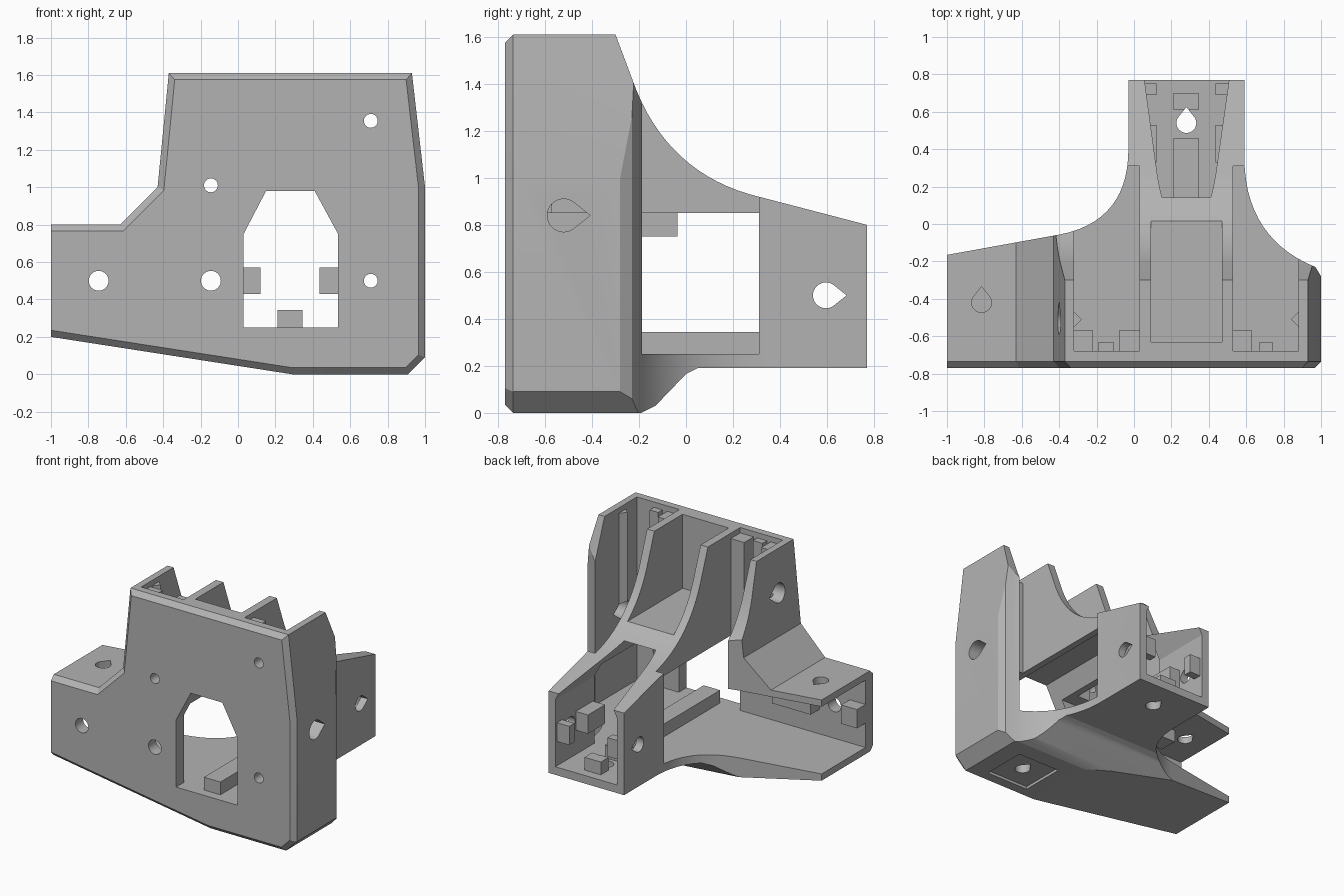
import bpy, bmesh, math

if "Cube" in bpy.data.objects:
    bpy.data.objects.remove(bpy.data.objects["Cube"], do_unlink=True)

grey = bpy.data.materials.new("plain grey")
grey.use_nodes = True
grey.diffuse_color = (0.45, 0.45, 0.45, 1)
grey.node_tree.nodes["Principled BSDF"].inputs["Base Color"].default_value = grey.diffuse_color


def prism(name, pts, axis, lo, hi, front_bevel=0):
    """Extrude a flat outline along one axis."""
    place = {"x": lambda a, b, d: (d, a, b),
             "y": lambda a, b, d: (a, d, b),
             "z": lambda a, b, d: (a, b, d)}[axis]
    bm = bmesh.new()
    low = [bm.verts.new(place(a, b, lo)) for a, b in pts]
    high = [bm.verts.new(place(a, b, hi)) for a, b in pts]
    cap = bm.faces.new(low)
    bm.faces.new(high[::-1])
    n = len(pts)
    for i in range(n):
        j = (i + 1) % n
        bm.faces.new((low[i], high[i], high[j], low[j]))
    bmesh.ops.recalc_face_normals(bm, faces=bm.faces)
    if front_bevel:
        bmesh.ops.bevel(bm, geom=list(cap.edges), offset=front_bevel,
                        segments=1, affect="EDGES")
    mesh = bpy.data.meshes.new(name)
    bm.to_mesh(mesh)
    bm.free()
    mesh.materials.append(grey)
    obj = bpy.data.objects.new(name, mesh)
    bpy.context.collection.objects.link(obj)
    return obj


def box(name, x, y, z):
    return prism(name, [(x[0], y[0]), (x[1], y[0]), (x[1], y[1]), (x[0], y[1])], "z", *z)


def curve(a, c, b, n=14):
    return [tuple((1 - t) ** 2 * p + 2 * t * (1 - t) * q + t * t * r
                  for p, q, r in zip(a, c, b)) for t in [i / n for i in range(n + 1)]]


def hole_outline(a, b, r, tip=(0, 0)):
    """Circle, or a teardrop when a tip direction is given."""
    pts = []
    for i in range(32):
        u, v = math.cos(math.tau * i / 32), math.sin(math.tau * i / 32)
        if u * tip[0] + v * tip[1] < 0.65:
            pts.append((a + r * u, b + r * v))
        elif u * tip[0] + v * tip[1] > 0.999:
            pts.append((a + 1.6 * r * u, b + 1.6 * r * v))
    return pts


def combine(tool, operation):
    mod = bracket.modifiers.new("combine", "BOOLEAN")
    mod.object, mod.operation, mod.solver = tool, operation, "EXACT"
    bpy.context.view_layer.objects.active = bracket
    bpy.ops.object.modifier_apply(modifier=mod.name)
    bpy.data.objects.remove(tool, do_unlink=True)


# Outer shape: the front, plan and side outlines intersected
front = [(-1.2, 0.231), (0.29, 0), (0.91, 0), (1, 0.09), (1, 1), (0.93, 1.61),
         (-0.37, 1.61), (-0.43, 1), (-0.63, 0.8), (-1.2, 0.8)]
plan = [(-1, -0.9), (1.1, -0.9), (1.1, -0.28), (1, -0.28)]
plan += curve((0.97, -0.23), (0.6, -0.08), (0.59, 0.34))
plan += [(0.59, 0.77), (-0.03, 0.77)]
plan += curve((-0.03, 0.4), (-0.03, 0.02), (-0.39, -0.055)) + [(-1, -0.165)]
side = [(-0.9, -0.1), (-0.25, -0.1), (-0.19, 0), (-0.13, 0.03), (0, 0.165), (0.05, 0.19),
        (0.9, 0.19), (0.9, 0.766)]
side += curve((0.27, 0.93), (-0.07, 1.03), (-0.21, 1.37)) + [(-0.3, 1.61), (-0.33, 1.7), (-0.9, 1.7)]

bracket = prism("corner_bracket", front, "y", -0.77, 0.9, front_bevel=0.035)
combine(prism("plan", plan, "z", -0.2, 1.9), "INTERSECT")
combine(prism("side", side, "x", -1.5, 1.5), "INTERSECT")

# Cavities: two upright channels, side arm, cross window, top pocket
back = (-0.68, 0.31)
for name, x, y, z in [("left_channel", (0.53, 0.88), back, (0.25, 2)),
                      ("right_channel", (-0.32, 0.03), back, (0.25, 2)),
                      ("arm_cavity", (-1.2, 0.5), back, (0.25, 0.75)),
                      ("window", (-0.319, 0.879), back, (0.25, 0.85)),
                      ("pocket", (0.09, 0.47), (-0.63, 1), (1.06, 2)),
                      ("base_recess", (0.42, 0.77), (-0.66, -0.32), (-0.1, 0.02))]:
    combine(box(name, x, y, z), "DIFFERENCE")

# Rear tunnel with a tapered roof, opening through the sloped top
tunnel = [(0.03, 0.25), (0.535, 0.25), (0.535, 0.75), (0.41, 0.98), (0.15, 0.98), (0.03, 0.75)]
combine(prism("tunnel", tunnel, "y", -1, 1), "DIFFERENCE")

# Guide keys that fit the slots of the inserted bars
keys = [((0.21, 0.345), (-0.7, 0.46), (0.2, 0.345)),
        ((0.21, 0.345), (0.61, 0.7), (0.2, 0.345)),
        ((-1, -0.87), (-0.72, -0.58), (0.43, 0.57)),
        ((-0.62, -0.3), (-0.72, -0.58), (0.43, 0.57)),
        ((-0.68, -0.35), (-0.51, -0.37), (0.66, 0.78))]
for y in ((0.33, 0.53), (0.69, 0.75)):
    keys += [((0, 0.12), y, (0.43, 0.57)), ((0.435, 0.56), y, (0.43, 0.57))]
for x, depth in [((-0.34, -0.22), 0.11), ((-0.08, 0.05), 0.11), ((-0.19, -0.11), 0.05)]:
    keys.append((x, (-0.72, -0.68 + depth), (0.85, 1.57)))
for x, depth in [((0.51, 0.63), 0.11), ((0.67, 0.74), 0.05)]:
    keys.append((x, (-0.72, -0.68 + depth), (0.85, 1.57)))
for x, y, z in keys:
    combine(box("key", x, y, z), "UNION")
for wall, tip in ((-0.34, -0.28), (0.9, 0.84)):
    ridge = [(wall, -0.57), (tip, -0.51), (wall, -0.45)]
    combine(prism("ridge", ridge, "z", 0.85, 1.57), "UNION")

# Screw holes through the front wall
for x, z, r in [(-0.745, 0.5, 0.053), (-0.145, 0.5, 0.053), (0.71, 0.5, 0.037),
                (0.71, 1.355, 0.037), (-0.145, 1.01, 0.037)]:
    combine(prism("screw_hole", hole_outline(x, z, r), "y", -1, -0.5), "DIFFERENCE")

# Teardrop holes through the side walls and the floors
for y, z, r, lo, hi in [(-0.52, 0.84, 0.07, 0.8, 1.2), (-0.52, 1.3, 0.07, -0.6, -0.2),
                        (0.595, 0.5, 0.055, -0.2, 0.8)]:
    combine(prism("side_hole", hole_outline(y, z, r, (1, 0)), "x", lo, hi), "DIFFERENCE")
for x, y, lo, hi in [(0.28, 0.54, 0, 0.4), (-0.815, -0.42, 0.6, 1), (0.6, -0.49, -0.1, 0.17)]:
    combine(prism("floor_hole", hole_outline(x, y, 0.053, (0, 1)), "z", lo, hi), "DIFFERENCE")

# Crisp edges, smooth fillets
bpy.ops.object.select_all(action="DESELECT")
bracket.select_set(True)
bpy.context.view_layer.objects.active = bracket
bpy.ops.object.shade_smooth_by_angle(angle=math.radians(20))
